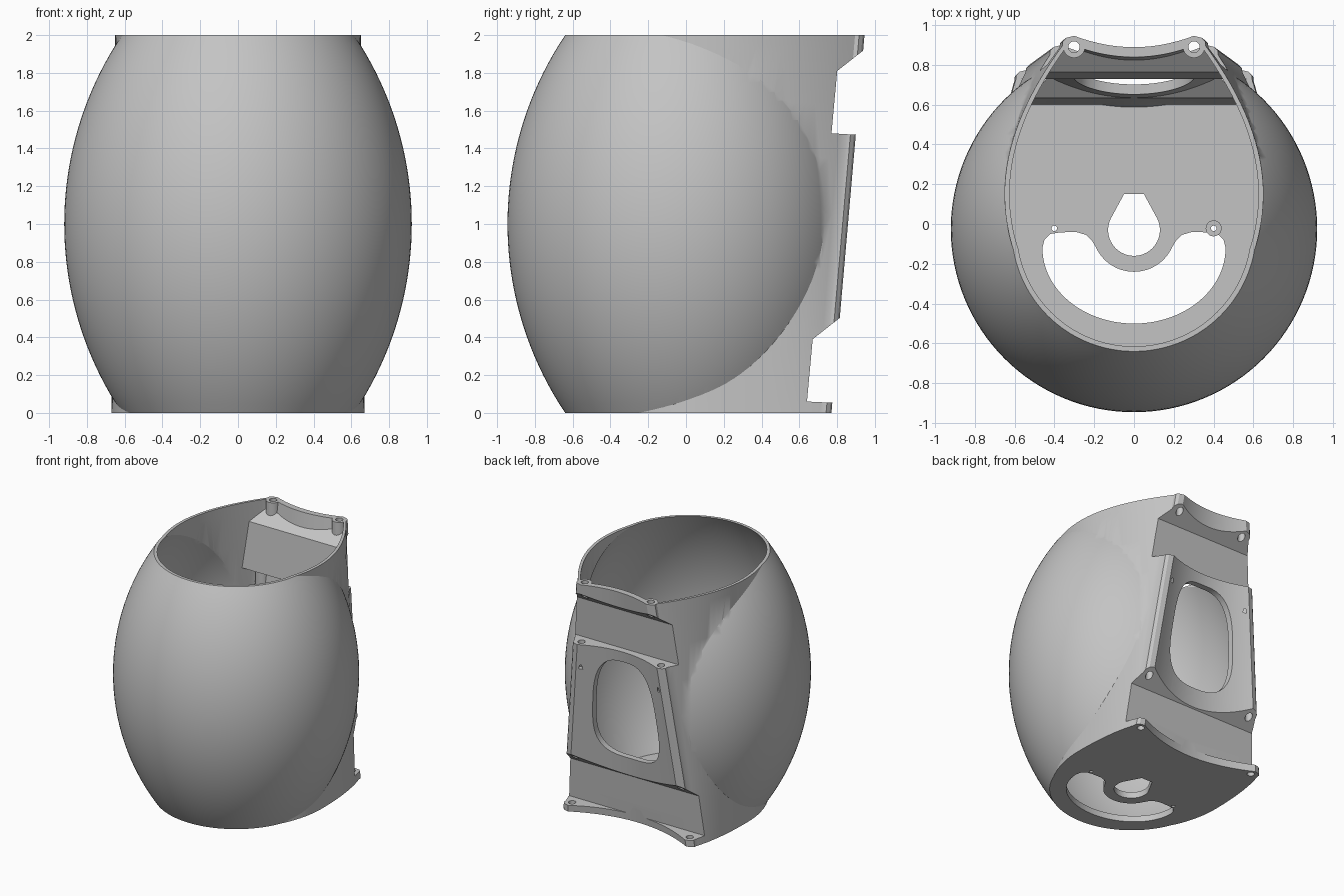
import bpy, bmesh, math

if "Cube" in bpy.data.objects:
    bpy.data.objects.remove(bpy.data.objects["Cube"], do_unlink=True)

AXIS_Y = -0.025   # centre line of the barrel
WALL = 0.025


def make(name, bm):
    bmesh.ops.recalc_face_normals(bm, faces=bm.faces)
    mesh = bpy.data.meshes.new(name)
    bm.to_mesh(mesh)
    bm.free()
    ob = bpy.data.objects.new(name, mesh)
    bpy.context.collection.objects.link(ob)
    return ob


def loft(name, rings):
    """Skin a closed solid through rings of 3D points."""
    bm = bmesh.new()
    rows = [[bm.verts.new(p) for p in ring] for ring in rings]
    n = len(rows[0])
    for a, b in zip(rows, rows[1:]):
        for i in range(n):
            j = (i + 1) % n
            bm.faces.new((a[i], a[j], b[j], b[i]))
    bm.faces.new(rows[0])
    bm.faces.new(rows[-1])
    return make(name, bm)


def prism(name, pts, axis, lo, hi):
    """Extrude a 2D polygon along one axis."""
    def place(p, h):
        q = list(p)
        q.insert("xyz".index(axis), h)
        return q
    return loft(name, [[place(p, h) for p in pts] for h in (lo, hi)])


def circle(x, y, r, n=32):
    return [(x + r * math.cos(i * math.tau / n), y + r * math.sin(i * math.tau / n))
            for i in range(n)]


def boolean(ob, tool, op="DIFFERENCE"):
    mod = ob.modifiers.new("cut", "BOOLEAN")
    mod.operation, mod.solver, mod.object = op, "EXACT", tool
    bpy.context.view_layer.objects.active = ob
    bpy.ops.object.modifier_apply(modifier=mod.name)
    bpy.data.objects.remove(tool, do_unlink=True)


def span(lo, hi, n):
    return [lo + (hi - lo) * i / n for i in range(n + 1)]


def mirrored(half):
    """Close a right-hand outline by mirroring it over x = 0."""
    return half + [(-x, y) for x, y in reversed(half) if abs(x) > 1e-5]


# Measures that change with height
def ear(z):
    return 0.54 - 0.12 * z, 0.77 + 0.0875 * z


def barrel_radius(z):
    return 0.615 + math.sqrt(1.79 ** 2 - (z - 1) ** 2) - 1.485


def egg(z, t):
    """Egg-shaped section of the rear housing."""
    w, front = 0.67 - 0.01 * z - t, -0.62 + t
    ex, ey = ear(z)
    ex, ey = ex + 0.06 - t, ey - 0.05
    half = []
    for a in span(-math.pi / 2, 0, 24):
        half.append((w * math.cos(a), 0.15 + (0.15 - front) * math.sin(a)))
    for s in span(0, 1, 16)[1:]:
        half.append(((1 - s * s) * w + s * s * ex,
                     (1 - s) ** 2 * 0.15 + 2 * s * (1 - s) * 0.5 + s * s * ey))
    half.append((ex - 0.01, ey + 0.15))
    return [(x, y, z) for x, y in mirrored(half)]


def behind(z, t):
    """Everything behind the hollowed back face."""
    ex, ey = ear(z)
    depth, ey = 0.14 - 0.0415 * z, ey - 2 * t
    half = [(x, ey - depth * (1 - (x / ex) ** 2)) for x in span(0, ex, 14)]
    half += [(ex + 0.04, ey - 0.01), (ex + 0.07, ey - 0.04), (1.3, ey - 0.04), (1.3, 1.5)]
    return [(x, y, z) for x, y in mirrored(half)]


def recess(lo, hi, t):
    """Wedge-topped channel across the back."""
    def plane(z):
        return 0.635 + 0.0914 * z - 1.6 * t
    lo, hi = lo - t, hi + t
    pts = [(plane(hi), hi), (plane(lo), lo), (1.3, lo - 0.03),
           (1.3, hi + 0.786 * (1.3 - plane(hi)))]
    return prism("recess_cutter", pts, "x", -1.4, 1.4)


def body(name, t, bottom, top):
    rings = []
    for z in span(-0.1, 2.2, 46):
        ring = circle(0, AXIS_Y, barrel_radius(z) - t, 128)
        rings.append([(x, y, z) for x, y in ring])
    ob = loft(name, rings)
    boolean(ob, loft("housing", [egg(z, t) for z in span(-0.12, 2.23, 8)]), "UNION")
    boolean(ob, loft("back_cutter", [behind(z, t) for z in span(-0.2, 2.3, 8)]))
    boolean(ob, recess(1.48, 1.81, t))
    boolean(ob, recess(0.06, 0.39, t))
    box = [(-2, -2), (2, -2), (2, 2), (-2, 2)]
    boolean(ob, prism("trim_low", box, "z", -1, bottom))
    boolean(ob, prism("trim_high", box, "z", top, 3))
    return ob


# Outer shell, and the hollow inside it with screw bosses left standing
shell = body("barrel_shell", 0, 0, 2)
cavity = body("cavity", WALL, 0.05, 2.1)
screws = [(1.99, 1.68, 2.2), (1.475, 1.28, 1.6), (0.46, 0.3, 0.66)]
for z, lo, hi in screws:
    ex, ey = ear(z)
    for side in (-1, 1):
        boolean(cavity, prism("boss", circle(side * ex, ey - 0.055, 0.055), "z", lo, hi))
boolean(shell, cavity)

# Screw holes in the bosses and bottom ears
for z, lo, hi in screws + [(0.03, -0.1, 0.2)]:
    ex, ey = ear(z)
    for side in (-1, 1):
        boolean(shell, prism("screw_hole", circle(side * ex, ey - 0.055, 0.028, 24),
                             "z", lo - 0.02, hi + 0.02))

# Rounded window in the back, wider at the bottom
window = []
for i in range(64):
    c, s = math.cos(i * math.tau / 64), math.sin(i * math.tau / 64)
    u = math.copysign(abs(c) ** 0.65, c)
    v = math.copysign(abs(s) ** 0.65, s)
    window.append(((0.29 - 0.04 * v) * u, 0.97 + 0.42 * v))
boolean(shell, prism("window_cutter", window, "y", 0.45, 1.3))

# Floor openings: keyhole, crescent slot and pin holes
keyhole = [(0.13 * math.cos(a), -0.03 + 0.13 * math.sin(a))
           for a in span(math.radians(155), math.radians(385), 32)]
keyhole += [(0.05, 0.15), (-0.05, 0.15)]
boolean(shell, prism("keyhole_cutter", keyhole, "z", -0.1, 0.2))

slot = [(0.46 * math.cos(a), -0.12 + 0.38 * math.sin(a)) for a in span(-math.pi / 2, 0, 24)]
slot += [(0.45, -0.08), (0.42, -0.05), (0.37, -0.042), (0.29, -0.04), (0.24, -0.055), (0.21, -0.085)]
slot += [(0.21 * math.cos(a), -0.03 + 0.21 * math.sin(a))
         for a in span(math.radians(-25), -math.pi / 2, 14)]
boolean(shell, prism("slot_cutter", mirrored(slot), "z", -0.1, 0.2))

for side in (-1, 1):
    boolean(shell, prism("pin_hole", circle(side * 0.4, -0.022, 0.014, 16), "z", -0.1, 0.2))

# Raised ring around one pin hole
ring = prism("pin_ring", circle(0.4, -0.022, 0.04), "z", 0.045, 0.06)
boolean(ring, prism("pin_hole", circle(0.4, -0.022, 0.014, 16), "z", -0.1, 0.2))

# One grey material and smooth shading with sharp edges kept
grey = bpy.data.materials.new("light_grey")
grey.use_nodes = True
grey.diffuse_color = (0.55, 0.55, 0.55, 1)
grey.node_tree.nodes["Principled BSDF"].inputs["Base Color"].default_value = (0.55, 0.55, 0.55, 1)
for ob in (shell, ring):
    ob.data.materials.clear()
    ob.data.materials.append(grey)
    bpy.ops.object.select_all(action="DESELECT")
    ob.select_set(True)
    bpy.context.view_layer.objects.active = ob
    bpy.ops.object.shade_smooth_by_angle(angle=math.radians(30))
